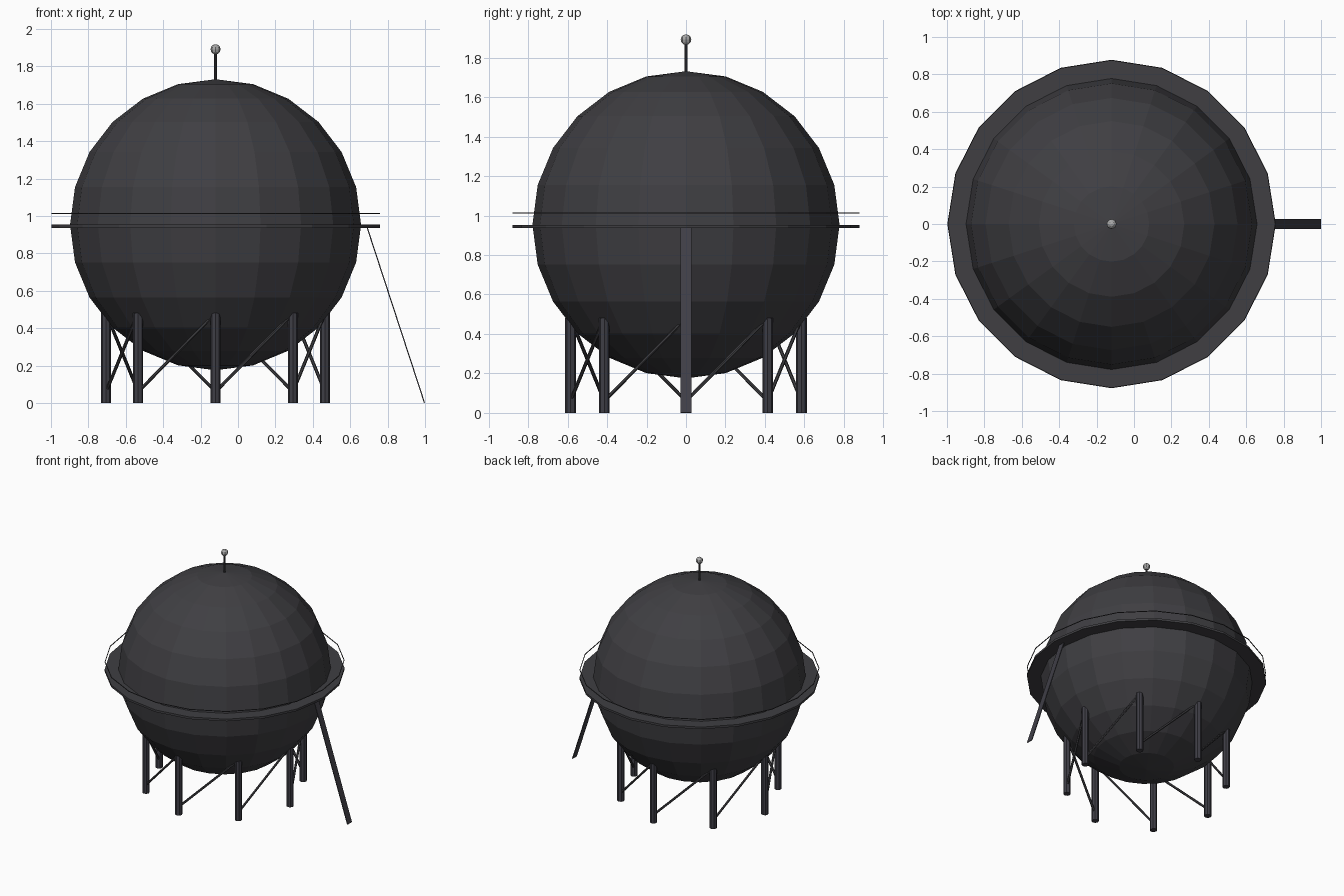
import bpy, bmesh
from math import cos, sin, pi, tau
from mathutils import Matrix, Vector

if "Cube" in bpy.data.objects:
    bpy.data.objects.remove(bpy.data.objects["Cube"])

CX = -0.12            # tank axis
TANK_Z, TANK_R = 0.953, 0.778
DECK_R = 0.878
SIDES = 20
LEGS = 8
LEG_RING = 0.585


def material(name, rgb):
    m = bpy.data.materials.new(name)
    m.use_nodes = True
    m.diffuse_color = (*rgb, 1)
    m.node_tree.nodes["Principled BSDF"].inputs["Base Color"].default_value = (*rgb, 1)
    return m


dark_steel = material("dark steel", (0.05, 0.049, 0.055))
blue_steel = material("blue steel", (0.05, 0.049, 0.062))
light_grey = material("light grey", (0.4, 0.4, 0.4))


def finish(name, bm, mat):
    bmesh.ops.recalc_face_normals(bm, faces=bm.faces)
    mesh = bpy.data.meshes.new(name)
    bm.to_mesh(mesh)
    bm.free()
    mesh.materials.append(mat)
    obj = bpy.data.objects.new(name, mesh)
    bpy.context.collection.objects.link(obj)
    return obj


def ball(name, z, radius, segments, rings, mat):
    bm = bmesh.new()
    bmesh.ops.create_uvsphere(bm, u_segments=segments, v_segments=rings, radius=radius,
                              matrix=Matrix.Translation((CX, 0, z)))
    return finish(name, bm, mat)


def rod(name, start, end, radius, sides, mat):
    start, end = Vector(start), Vector(end)
    axis = end - start
    place = Matrix.Translation((start + end) / 2) @ axis.to_track_quat("Z", "Y").to_matrix().to_4x4()
    bm = bmesh.new()
    bmesh.ops.create_cone(bm, cap_ends=True, segments=sides, radius1=radius, radius2=radius,
                          depth=axis.length, matrix=place)
    return finish(name, bm, mat)


def hoop(name, r_in, r_out, z_low, z_high, mat):
    # rectangular section swept around the tank axis
    bm = bmesh.new()
    loop = [bm.verts.new((CX + r, 0, z)) for r, z in
            ((r_in, z_low), (r_out, z_low), (r_out, z_high), (r_in, z_high))]
    edges = [bm.edges.new((loop[i], loop[i - 1])) for i in range(4)]
    bmesh.ops.spin(bm, geom=loop + edges, cent=(CX, 0, 0), axis=(0, 0, 1),
                   angle=tau, steps=SIDES, use_merge=True)
    bmesh.ops.remove_doubles(bm, verts=bm.verts, dist=0.0005)
    return finish(name, bm, mat)


def leg_point(i, z):
    a = tau * i / LEGS
    return (CX + LEG_RING * cos(a), LEG_RING * sin(a), z)


# Spherical tank
ball("tank", TANK_Z, TANK_R, SIDES, 12, dark_steel)

# Walkway around the equator with a thin handrail above
hoop("walkway", 0.765, DECK_R, 0.936, 0.953, dark_steel)
hoop("handrail", DECK_R - 0.005, DECK_R, 1.011, 1.016, dark_steel)

# Legs, each braced up to the next one
for i in range(LEGS):
    rod(f"leg_{i + 1}", leg_point(i, 0), leg_point(i, 0.48), 0.027, 8, blue_steel)
    rod(f"brace_{i + 1}", leg_point(i, 0.06), leg_point(i + 1, 0.48), 0.009, 6, dark_steel)

# Sloping access ladder, a thin plate
top, foot = Vector((0.69, 0, 0.94)), Vector((0.997, 0, 0.001))
slope = foot - top
tilt = Vector((0, 0, -1)).rotation_difference(slope).to_matrix().to_4x4()
bm = bmesh.new()
bmesh.ops.create_cube(bm, size=1, matrix=Matrix.Translation((top + foot) / 2) @ tilt
                      @ Matrix.Diagonal((0.006, 0.055, slope.length, 1)))
finish("ladder", bm, blue_steel)

# Mast and its beacon
rod("mast", (CX, 0, TANK_Z + TANK_R - 0.02), (CX, 0, 1.88), 0.007, 8, dark_steel)
ball("beacon", 1.891, 0.027, 8, 6, light_grey)
